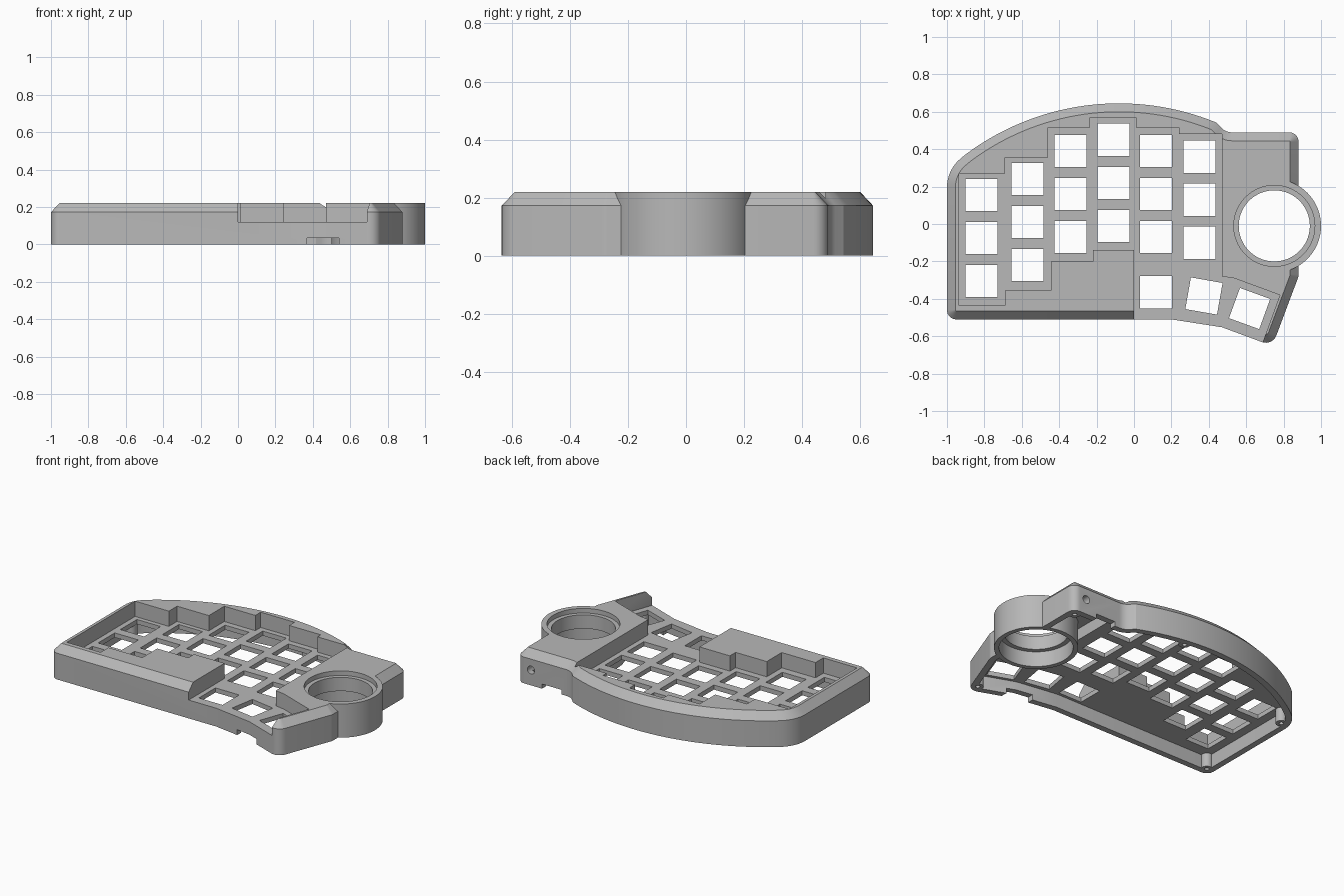
import bpy
import bmesh
import math
from mathutils import Vector, Matrix

if "Cube" in bpy.data.objects:
    bpy.data.objects.remove(bpy.data.objects["Cube"])

grey = bpy.data.materials.new("matte_grey")
grey.use_nodes = True
grey.diffuse_color = (0.48, 0.48, 0.48, 1)
grey.node_tree.nodes["Principled BSDF"].inputs["Base Color"].default_value = (0.48, 0.48, 0.48, 1)


def rounded(corners, steps=8):
    """Closed outline from (x, y, radius) corners."""
    out = []
    n = len(corners)
    for i, (x, y, r) in enumerate(corners):
        p = Vector((x, y))
        if r == 0:
            out.append(p)
            continue
        a = (Vector(corners[i - 1][:2]) - p).normalized()
        b = (Vector(corners[(i + 1) % n][:2]) - p).normalized()
        half = a.angle(b) / 2
        centre = p + (a + b).normalized() * (r / math.sin(half))
        start = p + a * (r / math.tan(half)) - centre
        end = p + b * (r / math.tan(half)) - centre
        sweep = math.atan2(start.x * end.y - start.y * end.x, start.dot(end))
        for k in range(steps + 1):
            out.append(centre + Matrix.Rotation(sweep * k / steps, 2) @ start)
    return out


def inset(points, d):
    """Mitred inward offset of a counter-clockwise outline."""
    out = []
    n = len(points)
    for i, p in enumerate(points):
        e1 = (p - points[i - 1]).normalized()
        e2 = (points[(i + 1) % n] - p).normalized()
        n1, n2 = Vector((-e1.y, e1.x)), Vector((-e2.y, e2.x))
        out.append(p + (n1 + n2) * (d / (1 + n1.dot(n2))))
    return out


def loft(name, layers):
    """Solid through (outline, z) layers with equal point counts."""
    bm = bmesh.new()
    rings = [[bm.verts.new((p[0], p[1], z)) for p in pts] for pts, z in layers]
    for low, high in zip(rings, rings[1:]):
        for i in range(len(low)):
            bm.faces.new((low[i - 1], low[i], high[i], high[i - 1]))
    bm.faces.new(rings[0])
    bm.faces.new(rings[-1])
    bmesh.ops.recalc_face_normals(bm, faces=bm.faces)
    mesh = bpy.data.meshes.new(name)
    bm.to_mesh(mesh)
    bm.free()
    mesh.materials.append(grey)
    ob = bpy.data.objects.new(name, mesh)
    bpy.context.collection.objects.link(ob)
    return ob


def prism(name, pts, z0, z1):
    return loft(name, [(pts, z0), (pts, z1)])


def disc(name, x, y, r, z0, z1, sides=64):
    turn = [2 * math.pi * i / sides for i in range(sides)]
    return prism(name, [(x + r * math.cos(t), y + r * math.sin(t)) for t in turn], z0, z1)


def box(name, x0, x1, y0, y1, z0, z1):
    return prism(name, [(x0, y0), (x1, y0), (x1, y1), (x0, y1)], z0, z1)


def combine(body, tool, operation):
    mod = body.modifiers.new("shape", "BOOLEAN")
    mod.operation = operation
    mod.solver = "EXACT"
    mod.object = tool
    bpy.context.view_layer.objects.active = body
    bpy.ops.object.modifier_apply(modifier=mod.name)
    bpy.data.objects.remove(tool)


# Outer outline: straight front and sides, arched back
arch_y, arch_r = -0.725, 1.37
arch = []
for i in range(33):
    x = 0.44 - 1.34 * i / 32
    arch.append((x, arch_y + math.sqrt(arch_r ** 2 - (x + 0.08) ** 2), 0))
outline = rounded(
    [(-1, -0.51, 0.05), (0.2, -0.51, 0), (0.47, -0.552, 0), (0.74, -0.652, 0.06),
     (0.88, -0.28, 0.06), (0.88, 0.49, 0.05), (0.49, 0.49, 0.08)]
    + arch + [(-1, 0.29, 0.2)])

# Chamfered case with the ball housing
case = loft("keyboard_case", [(outline, 0), (outline, 0.172), (inset(outline, 0.045), 0.22)])
ball_x, ball_y = 0.75, -0.01
combine(case, disc("housing", ball_x, ball_y, 0.25, 0, 0.22, 96), "UNION")

# Hollow underside
combine(case, prism("cavity", inset(outline, 0.04), -0.1, 0.09), "DIFFERENCE")
combine(case, box("ball_bay", 0.52, 0.82, -0.27, 0.43, -0.1, 0.165), "DIFFERENCE")

# Socket wall and screw bosses standing in the cavity
combine(case, disc("socket", ball_x, ball_y, 0.25, 0, 0.2, 96), "UNION")
screws = [(-0.95, -0.46), (-0.94, 0.24), (0.1, 0.585), (0.83, 0.44), (0.72, -0.585)]
for x, y in screws:
    combine(case, disc("boss", x, y, 0.035, 0, 0.1, 24), "UNION")
for x, y in screws:
    combine(case, disc("screw_hole", x, y, 0.014, -0.1, 0.07, 16), "DIFFERENCE")

# Stepped key well, open at the front
well = [(0, -0.75), (0, -0.14), (-0.22, -0.14), (-0.22, -0.2), (-0.445, -0.2),
        (-0.445, -0.355), (-0.69, -0.355), (-0.69, -0.435), (-0.935, -0.435),
        (-0.935, 0.27), (-0.69, 0.27), (-0.69, 0.355), (-0.46, 0.355),
        (-0.46, 0.515), (-0.235, 0.515), (-0.235, 0.57), (0.01, 0.57),
        (0.01, 0.515), (0.24, 0.515), (0.24, 0.48), (0.47, 0.48),
        (0.47, -0.28), (0.535, -0.29), (0.78, -0.38), (0.69, -0.627), (0.69, -0.75)]
combine(case, prism("well", well, 0.12, 0.4), "DIFFERENCE")

# Square key openings: staggered columns plus a fanned thumb row
keys = [(x, top - 0.23 * row, 0)
        for x, top in [(-0.815, 0.155), (-0.57, 0.24), (-0.34, 0.39),
                       (-0.11, 0.45), (0.118, 0.39), (0.35, 0.36)]
        for row in range(3)]
keys += [(0.118, -0.365, 0), (0.374, -0.385, -10), (0.618, -0.452, -20)]
for x, y, angle in keys:
    turn = Matrix.Rotation(math.radians(angle), 2)
    square = [Vector((x, y)) + turn @ Vector((sx * 0.086, sy * 0.086))
              for sx, sy in [(-1, -1), (1, -1), (1, 1), (-1, 1)]]
    combine(case, prism("key_opening", square, 0.05, 0.3), "DIFFERENCE")

# Ball opening: rim step on top, through hole, wider socket below
for radius, low, high in [(0.2165, 0.19, 0.4), (0.19, -0.1, 0.3), (0.22, -0.1, 0.1)]:
    combine(case, disc("ball_opening", ball_x, ball_y, radius, low, high, 96), "DIFFERENCE")

# Cable notches and the round port in the back wall
combine(case, box("front_notch", 0.37, 0.54, -0.75, -0.48, -0.1, 0.035), "DIFFERENCE")
combine(case, box("back_notch", 0.56, 0.7, 0.42, 0.6, -0.1, 0.03), "DIFFERENCE")
port = disc("port", 0, 0, 0.026, -0.1, 0.1, 24)
port.matrix_world = Matrix.Translation((0.78, 0.49, 0.1)) @ Matrix.Rotation(math.pi / 2, 4, "X")
bpy.context.view_layer.update()
combine(case, port, "DIFFERENCE")

bpy.ops.object.select_all(action="DESELECT")
case.select_set(True)
bpy.context.view_layer.objects.active = case
bpy.ops.object.shade_smooth_by_angle(angle=math.radians(25))
